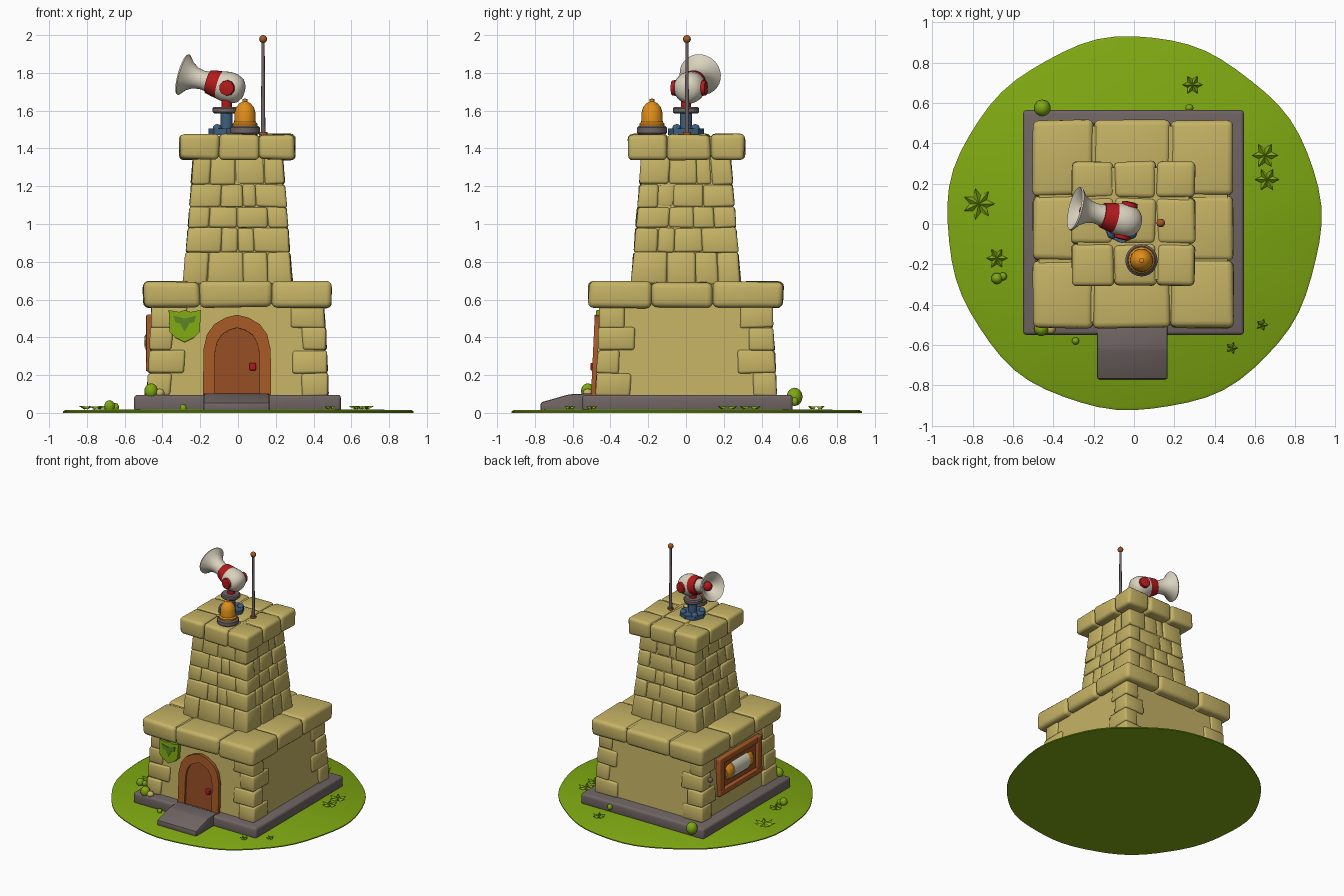
import bpy, bmesh, math, random
from mathutils import Vector, Matrix

if "Cube" in bpy.data.objects:
    bpy.data.objects.remove(bpy.data.objects["Cube"])

random.seed(7)


def material(name, rgb):
    m = bpy.data.materials.new(name)
    m.diffuse_color = (*rgb, 1)
    m.use_nodes = True
    m.node_tree.nodes["Principled BSDF"].inputs["Base Color"].default_value = m.diffuse_color
    return m


STONE = material("sandstone", (0.56, 0.45, 0.13))
GRASS = material("grass green", (0.21, 0.39, 0.006))
MOSS = material("dark green", (0.10, 0.22, 0.02))
SLATE = material("slate grey", (0.16, 0.13, 0.125))
WOOD = material("frame wood", (0.38, 0.10, 0.02))
DOOR = material("door wood", (0.30, 0.075, 0.018))
RED = material("red", (0.45, 0.01, 0.012))
CREAM = material("cream", (0.70, 0.65, 0.52))
ORANGE = material("orange", (0.74, 0.27, 0.01))
BLUE = material("steel blue", (0.05, 0.115, 0.21))


def finish(bm, name, mats, angle=40):
    bmesh.ops.recalc_face_normals(bm, faces=bm.faces[:])
    me = bpy.data.meshes.new(name)
    bm.to_mesh(me)
    bm.free()
    for m in mats:
        me.materials.append(m)
    ob = bpy.data.objects.new(name, me)
    bpy.context.collection.objects.link(ob)
    bpy.ops.object.select_all(action='DESELECT')
    ob.select_set(True)
    bpy.context.view_layer.objects.active = ob
    bpy.ops.object.shade_smooth_by_angle(angle=math.radians(angle))
    return ob


def add_box(bm, lo, hi, jitter=0.0):
    lo, hi = Vector(lo), Vector(hi)
    verts = bmesh.ops.create_cube(bm, size=1)["verts"]
    for v in verts:
        v.co = Vector([(lo[i] + hi[i]) / 2 + v.co[i] * (hi[i] - lo[i])
                       + random.uniform(-jitter, jitter) for i in range(3)])


def bevel(bm, offset, segments=2):
    bmesh.ops.bevel(bm, geom=bm.edges[:], offset=offset, segments=segments,
                    profile=0.5, affect='EDGES', clamp_overlap=True)


def boxes(name, spans, mat, offset=0.0, jitter=0.0):
    bm = bmesh.new()
    for lo, hi in spans:
        add_box(bm, lo, hi, jitter)
    if offset:
        bevel(bm, offset, 3)
    return finish(bm, name, [mat], 50)


def plate(name, pts, depth, mat, offset=0.0):
    """Outline in local XZ, extruded from y=0 to y=-depth."""
    bm = bmesh.new()
    f = bm.faces.new([bm.verts.new((x, 0, z)) for x, z in pts])
    new = bmesh.ops.extrude_face_region(bm, geom=[f])["geom"]
    bmesh.ops.translate(bm, vec=(0, -depth, 0),
                        verts=[g for g in new if isinstance(g, bmesh.types.BMVert)])
    if offset:
        bevel(bm, offset)
    return finish(bm, name, [mat], 30)


def lathe(name, prof, loc, mats, axis=(0, 0, 1), n=24, bands=None, angle=40):
    """Revolve (radius, height) points; bands gives a material per segment."""
    bm = bmesh.new()
    rings = [[bm.verts.new((r * math.cos(2 * math.pi * i / n), r * math.sin(2 * math.pi * i / n), h))
              for i in range(n)] for r, h in prof]
    for k in range(len(rings) - 1):
        a, b = rings[k], rings[k + 1]
        for i in range(n):
            f = bm.faces.new((a[i], a[(i + 1) % n], b[(i + 1) % n], b[i]))
            f.material_index = bands[k] if bands else 0
    bmesh.ops.remove_doubles(bm, verts=bm.verts[:], dist=1e-5)
    rot = Vector((0, 0, 1)).rotation_difference(Vector(axis)).to_matrix().to_4x4()
    bm.transform(Matrix.Translation(loc) @ rot)
    return finish(bm, name, mats, angle)


def disc(name, r, h, loc, mat, axis=(0, 0, 1), n=24):
    return lathe(name, [(0, 0), (r, 0), (r, h), (0, h)], loc, [mat], axis, n)


def ball(name, r, loc, mat, stretch=1.0):
    prof = [(r * math.sin(a * math.pi / 8), -r * stretch * math.cos(a * math.pi / 8)) for a in range(9)]
    return lathe(name, prof, loc, [mat], n=16)


def masonry(name, levels, h0, h1, corner, fill):
    """Tapering square wall: solid core, staggered corner stones, filler bricks."""
    z0, z1 = levels[0], levels[-1]

    def taper(bm):
        for v in bm.verts:
            s = (h0 + (h1 - h0) * (v.co.z - z0) / (z1 - z0)) / h0
            v.co.x *= s
            v.co.y *= s
    core = bmesh.new()
    c = h0 - 0.014
    add_box(core, (-c, -c, z0), (c, c, z1))
    taper(core)
    finish(core, name + "_core", [STONE])
    bm = bmesh.new()
    for row, (a, b) in enumerate(zip(levels, levels[1:])):
        ends = {}
        for k in range(4):                      # corner stones
            sx, sy = (1, 1, -1, -1)[k], (1, -1, 1, -1)[k]
            long_x = (row + k) % 2 == 0
            lx = corner[0 if long_x else 1] + random.uniform(-.015, .015)
            ly = corner[1 if long_x else 0] + random.uniform(-.015, .015)
            ends[sx, sy] = (lx, ly)
            xs, ys = sorted((sx * h0, sx * (h0 - lx))), sorted((sy * h0, sy * (h0 - ly)))
            add_box(bm, (xs[0], ys[0], a), (xs[1], ys[1], b), 0.005)
        if not fill:
            continue
        for s in (1, -1):                       # bricks between the corners
            for ax in (0, 1):
                p, q = ((-1, s), (1, s)) if ax == 0 else ((s, -1), (s, 1))
                lo, hi = -h0 + ends[p][ax], h0 - ends[q][ax]
                mid = lo + (hi - lo) * random.uniform(.35, .65)
                for u, v in ((lo, mid), (mid, hi)):
                    out = h0 - random.choice((0.0, 0.004, 0.009))
                    w = sorted((s * out, s * (h0 - 0.07)))
                    if ax == 0:
                        add_box(bm, (u, w[0], a), (v, w[1], b), 0.003)
                    else:
                        add_box(bm, (w[0], u, a), (w[1], v, b), 0.003)
    taper(bm)
    bevel(bm, 0.013)
    finish(bm, name + "_stones", [STONE], 50)


def slab(name, xs, ys, z0, z1, offset):
    """Overhanging course of 3 x 3 rounded blocks around a core."""
    boxes(name + "_core", [((xs[0] + .03, ys[0] + .03, z0 + .02), (xs[-1] - .03, ys[-1] - .03, z1 - .012))], STONE)
    boxes(name + "_blocks", [((a, c, z0), (b, d, z1)) for a, b in zip(xs, xs[1:])
                             for c, d in zip(ys, ys[1:])], STONE, offset, 0.006)


# ground disc
rim = [0.927 + 0.006 * math.sin(5 * a) + 0.004 * math.sin(11 * a + 1)
       for a in [2 * math.pi * i / 64 for i in range(64)]]
ground = lathe("ground", [(0, 0), (1, 0), (1, .008), (.985, .016), (0, .02)], (0, 0, 0), [GRASS], n=64)
for v in ground.data.vertices:
    k = round(math.atan2(v.co.y, v.co.x) / (2 * math.pi) * 64) % 64
    v.co.x *= rim[k]
    v.co.y *= rim[k]

# plinth and entrance step
boxes("plinth", [((-.55, -.55, .005), (.545, .565, .096))], SLATE, 0.018)
step = plate("entrance_step", [(-.77, .005), (-.5, .005), (-.5, .104), (-.62, .098), (-.77, .055)], .35, SLATE, .01)
step.rotation_euler.z = math.pi / 2
step.location.x = -.183

# walls and overhanging courses
masonry("lower_wall", [.09, .21, .33, .45, .58], .48, .457, (.19, .13), False)
slab("ledge", [-.5, -.2, .18, .493], [-.515, -.18, .14, .515], .558, .695, .03)
masonry("tower", [.68, .85, .98, 1.09, 1.21, 1.36], .29, .236, (.19, .12), True)
slab("cap", [-.31, -.1, .11, .303], [-.305, -.1, .13, .31], 1.342, 1.476, .025)

# door with arched frame, leaning with the wall
LEAN = -0.047
half_out = [(.18, 0), (.178, .24), (.16, .32), (.12, .375), (.06, .41)]
half_in = [(.12, 0), (.118, .22), (.105, .28), (.08, .32), (.04, .345)]
mirror = lambda h, top: h + [(0, top)] + [(-x, z) for x, z in reversed(h)]
outer, inner = mirror(half_out, .425), mirror(half_in, .356)
bm = bmesh.new()
loops = [[bm.verts.new((x, y, z)) for x, z in pts]
         for pts, y in ((outer, 0), (outer, -.026), (inner, -.026), (inner, 0))]
for a, b in zip(loops, loops[1:]):
    for i in range(len(a) - 1):
        bm.faces.new((a[i], a[i + 1], b[i + 1], b[i]))
parts = [finish(bm, "door_frame", [WOOD]), plate("door", inner, .01, DOOR)]
for ob in parts:
    ob.location = (-.005, -.477, .094)
    ob.rotation_euler.x = LEAN
boxes("door_lock", [((.06, -.505, .225), (.095, -.47, .265))], RED, .006)

# shield beside the door
shield = [(-.085, .085), (-.03, .075), (0, .085), (.03, .075), (.085, .085), (.08, -.03), (.05, -.06), (0, -.085),
          (-.05, -.06), (-.08, -.03)]
crest = [(-.06, .055), (0, .04), (.06, .055), (.05, .02), (.025, .015), (0, -.03), (-.025, .015), (-.05, .02)]
for nm, pts, d, m in (("shield", shield, .03, GRASS), ("shield_crest", crest, .034, MOSS)):
    ob = plate(nm, pts, d, m)
    ob.location = (-.282, -.449, .458)
    ob.rotation_euler.x = LEAN

# side window with a rolled display
boxes("window_frame", [((-.488, -.28, .22), (-.44, .26, .27)), ((-.482, -.28, .47), (-.43, .26, .52)),
                       ((-.486, -.28, .22), (-.435, -.22, .52)), ((-.486, .2, .22), (-.435, .26, .52))], WOOD, .008)
boxes("window_back", [((-.464, -.25, .24), (-.42, .23, .5))], DOOR)
lathe("window_roll", [(0, -.17), (.06, -.17), (.075, -.15), (.075, -.1), (.08, -.1), (.08, .1),
                      (.075, .1), (.075, .15), (.06, .17), (0, .17)],
      (-.418, -.01, .37), [ORANGE, CREAM], (0, 1, 0), bands=[0, 0, 0, 1, 1, 1, 0, 0, 0])
ball("window_stud", .02, (-.475, .37, .4), SLATE)

# loudspeaker mount
disc("mount_base", .095, .035, (-.06, 0, 1.47), BLUE, n=8)
for i in range(4):
    a = math.pi / 4 + i * math.pi / 2
    ball("mount_bolt", .024, (-.06 + .07 * math.cos(a), .07 * math.sin(a), 1.505), BLUE)
disc("mount_post", .032, .1, (-.06, 0, 1.49), BLUE, n=12)
lathe("mount_plate", [(0, 0), (.062, 0), (.07, .008), (.07, .027), (.062, .035), (0, .035)], (-.065, 0, 1.585), [SLATE])
disc("mount_neck", .027, .06, (-.06, 0, 1.615), RED)

# loudspeaker horn
rear, mouth = Vector((.03, 0, 1.70)), Vector((-.285, .075, 1.79))
axis = (mouth - rear).normalized()
horn = [(0, 0), (.04, .004), (.065, .022), (.08, .055), (.083, .09), (.077, .125), (.074, .135), (.07, .165),
        (.062, .2), (.054, .2), (.05, .235), (.058, .275), (.078, .308), (.103, .33), (.112, .338), (.108, .346),
        (.085, .332), (.05, .3), (.03, .26), (0, .25)]
lathe("horn", horn, rear, [CREAM, RED], axis, n=28, bands=[1 if 6 <= k <= 8 else 0 for k in range(19)], angle=50)
ball("horn_core", .035, rear + axis * .285, RED)
side = axis.cross(Vector((0, 0, 1))).normalized()
for s in (1, -1):
    lathe("horn_button", [(0, 0), (.042, 0), (.04, .02), (.022, .024), (0, .024)],
          rear + axis * .075 + side * s * .072, [RED], side * s, n=10)

# alarm bell and antenna
lathe("bell_base", [(0, 0), (.072, 0), (.08, .008), (.08, .035), (.07, .045), (0, .045)], (.037, -.18, 1.475), [SLATE])
lathe("bell", [(0, 0), (.066, 0), (.066, .012), (.057, .022), (.056, .07), (.047, .1), (.028, .122), (.012, .13),
               (.012, .143), (0, .147)], (.037, -.18, 1.518), [ORANGE])
disc("antenna_foot", .022, .014, (.133, .005, 1.472), WOOD, n=10)
lathe("antenna_rod", [(0, 0), (.012, 0), (.008, .49), (0, .49)], (.133, .005, 1.475), [SLATE], n=10)
ball("antenna_tip", .021, (.133, .005, 1.979), WOOD)

# bushes and pebbles
for x, y, z, r in ((-.455, .575, .085, .042), (-.46, -.52, .115, .036), (-.68, -.27, .035, .028), (-.65, -.26, .03, .02),
                   (.275, .575, .06, .02), (-.29, -.58, .025, .018)):
    ball("bush", r, (x, y, z), GRASS, 1.15)
ball("pebble", .026, (-.415, -.52, .105), STONE, .9)

# flat leafy sprigs
for x, y, r, n in ((.29, .69, .05, 6), (.65, .34, .065, 6), (.66, .22, .06, 6), (-.77, .1, .08, 7),
                   (-.68, -.17, .052, 6), (.635, -.5, .03, 5), (.485, -.615, .03, 5)):
    bm = bmesh.new()
    ring = [bm.verts.new((x + q * math.cos(a), y + q * math.sin(a), z)) for q, a, z in
            [((r, .55 * r)[i % 2], math.pi * i / n, (.036, .018)[i % 2]) for i in range(2 * n)]]
    top = bm.verts.new((x, y, .034))
    for i in range(2 * n):
        bm.faces.new((ring[i], ring[(i + 1) % (2 * n)], top))
    finish(bm, "leaf_sprig", [GRASS])
